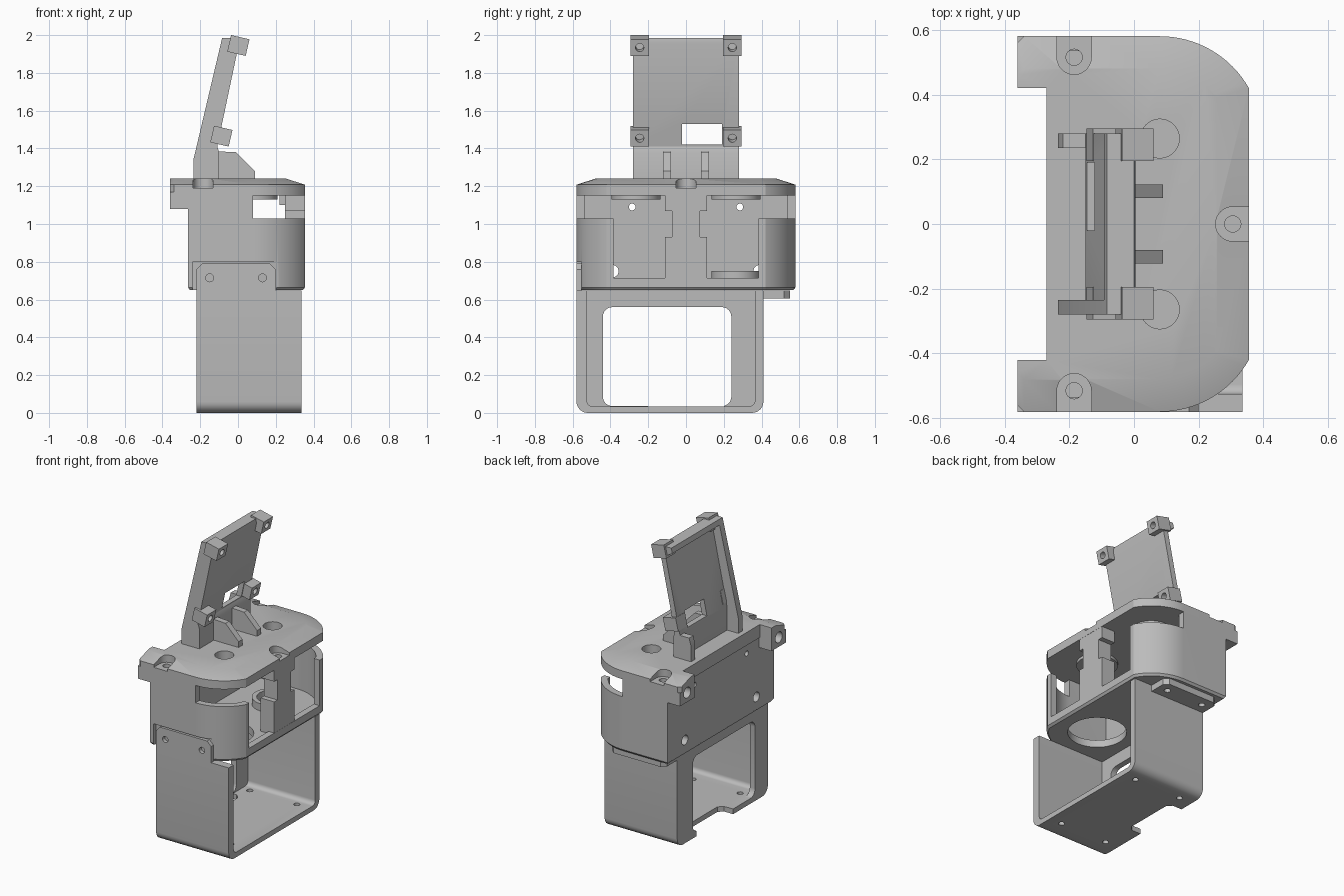
import bpy, bmesh, math
from mathutils import Matrix, Vector

if "Cube" in bpy.data.objects:
    bpy.data.objects.remove(bpy.data.objects["Cube"])

GREY = (0.5, 0.5, 0.5, 1)
mat = bpy.data.materials.new("matte grey")
mat.use_nodes = True
mat.diffuse_color = GREY
mat.node_tree.nodes["Principled BSDF"].inputs["Base Color"].default_value = GREY

AXES = {"x": lambda u, v, w: (w, u, v),
        "y": lambda u, v, w: (u, w, v),
        "z": lambda u, v, w: (u, v, w)}


def loft(name, rings, axis="z"):
    """Closed solid through rings of (points, level) along an axis."""
    bm = bmesh.new()
    loops = [[bm.verts.new(AXES[axis](u, v, w)) for u, v in pts] for pts, w in rings]
    bm.faces.new(loops[0])
    bm.faces.new(loops[-1])
    n = len(loops[0])
    for a, b in zip(loops, loops[1:]):
        for i in range(n):
            j = (i + 1) % n
            bm.faces.new((a[i], a[j], b[j], b[i]))
    bmesh.ops.recalc_face_normals(bm, faces=bm.faces)
    mesh = bpy.data.meshes.new(name)
    bm.to_mesh(mesh)
    bm.free()
    mesh.materials.append(mat)
    obj = bpy.data.objects.new(name, mesh)
    bpy.context.collection.objects.link(obj)
    return obj


def prism(name, pts, axis, lo, hi):
    return loft(name, [(pts, lo), (pts, hi)], axis)


def box(name, x, y, z):
    return prism(name, [(x[0], y[0]), (x[1], y[0]), (x[1], y[1]), (x[0], y[1])], "z", *z)


def cyl(name, u, v, r, axis, lo, hi, n=40):
    pts = [(u + r * math.cos(2 * math.pi * i / n), v + r * math.sin(2 * math.pi * i / n))
           for i in range(n)]
    return prism(name, pts, axis, lo, hi)


def rounded(u, v, r, n=6):
    """Rectangle with rounded corners."""
    pts = []
    for k, (cu, cv) in enumerate([(u[1] - r, v[1] - r), (u[0] + r, v[1] - r),
                                  (u[0] + r, v[0] + r), (u[1] - r, v[0] + r)]):
        for i in range(n + 1):
            a = math.pi / 2 * (k + i / n)
            pts.append((cu + r * math.cos(a), cv + r * math.sin(a)))
    return pts


def combine(obj, others, op="DIFFERENCE"):
    """Boolean the other solids into obj and discard them."""
    for other in others:
        other.hide_render = True
        mod = obj.modifiers.new("bool", "BOOLEAN")
        mod.operation, mod.solver, mod.object = op, "EXACT", other
    bpy.context.view_layer.update()
    deps = bpy.context.evaluated_depsgraph_get()
    mesh = bpy.data.meshes.new_from_object(obj.evaluated_get(deps))
    obj.modifiers.clear()
    obj.data = mesh
    for other in others:
        bpy.data.objects.remove(other)


SIDES = (-1, 1)
MX, MY, R = 0.08, 0.264, 0.316   # corner arc centre and radius


def outline(inset, back, tabs=False):
    """Flat-backed plan with big rounded front corners."""
    y = 0.58 - inset
    half = [(back, 0.42), (-0.36, 0.42), (-0.36, y - 0.02), (-0.34, y)] if tabs else [(back, y)]
    r = R - inset
    end = math.acos((0.275 - inset) / r)
    for i in range(17):
        a = math.pi / 2 + (end - math.pi / 2) * i / 16
        half.append((MX + r * math.cos(a), MY + r * math.sin(a)))
    return half + [(px, -py) for px, py in reversed(half)]


# Housing shell: cavity, front windows, side recess and holes
housing = loft("housing", [(outline(0.012, -0.255), 0.65), (outline(0, -0.265), 0.665),
                           (outline(0, -0.265), 1.15)])
cuts = [prism("cavity", outline(0.045, -0.22), "z", 0.70, 1.3),
        box("gap", (MX, 1), (-1, 1), (1.03, 1.3)),
        box("window", (0.24, 1), (-0.385, 0.385), (0.715, 1.1)),
        box("recess", (-0.24, 0.215), (-1, -0.552), (0.5, 0.80)),
        cyl("large_bore", MX, -MY, 0.185, "z", 0.5, 0.8),
        cyl("small_bore", MX, MY, 0.10, "z", 0.5, 0.8)]
for s in SIDES:
    cuts += [cyl("hole", s * 0.285, 1.09, 0.018, "x", -0.5, -0.1),
             cyl("hole", s * 0.39, 0.75, 0.033, "x", -0.5, -0.1)]
combine(housing, cuts)

# Collar round the small bore
collar = cyl("floor_collar", MX, MY, 0.13, "z", 0.69, 0.75)
combine(collar, [cyl("bore", MX, MY, 0.10, "z", 0.5, 0.8)])

# Front pillar with a waist, and the screw boss behind its top
pillar = [(0.11, 0.70), (0.11, 0.93), (0.075, 0.93), (0.075, 1.07), (0.11, 1.07), (0.11, 1.16)]
prism("front_pillar", pillar + [(-y, z) for y, z in reversed(pillar)], "x", 0.25, 0.354)
box("pillar_boss", (0.22, 0.30), (-0.07, 0.07), (1.10, 1.16))

# Cover with sloped rim, rear ears, screw pockets and round openings
cover = loft("cover", [(outline(0, -0.27, True), 1.15), (outline(0, -0.27, True), 1.208),
                       (outline(0.1, -0.27, True), 1.24)])
combine(cover, [box("ear", (-0.36, -0.265), sorted((s * 0.42, s * 0.58)), (1.08, 1.17))
                for s in SIDES]
        + [cyl("rim", MX, s * MY, 0.13, "z", 1.13, 1.16) for s in SIDES], "UNION")
cuts = [cyl("pocket", 0.305, 0, 0.053, "z", 1.19, 1.4),
        box("pocket", (0.305, 0.5), (-0.053, 0.053), (1.19, 1.4)),
        cyl("hole", 0.305, 0, 0.025, "z", 1.11, 1.4)]
for s in SIDES:
    cuts += [cyl("opening", MX, s * MY, 0.06, "z", 1, 1.4),
             cyl("pocket", -0.185, s * 0.515, 0.053, "z", 1.19, 1.4),
             box("pocket", (-0.238, -0.132), sorted((s * 0.515, s * 0.7)), (1.19, 1.4)),
             cyl("hole", -0.185, s * 0.515, 0.025, "z", 1, 1.4),
             cyl("ear_hole", s * 0.5, 1.145, 0.037, "x", -0.5, -0.25)]
combine(cover, cuts)

# Lower bracket: floor, two side walls and a framed rear wall
bracket = prism("lower_bracket", rounded((-0.58, 0.41), (0, 0.75), 0.06), "x", -0.22, 0.335)
cuts = [box("trim", (-1, 1), (-1, 1), (0.648, 1)),
        prism("inside", rounded((-0.525, 0.365), (0.035, 1), 0.03), "x", -0.18, 1),
        prism("rear_window", rounded((-0.44, 0.24), (0.036, 0.56), 0.05), "x", -0.5, -0.1),
        prism("floor_notch", [(-0.3, -0.2), (-0.15, -0.2), (-0.12, -0.17), (-0.12, 0.17),
                              (-0.15, 0.2), (-0.3, 0.2)], "z", -0.2, 0.2)]
cuts += [cyl("hole", x, y, 0.02, "z", -0.2, 0.2, 20) for x in (-0.12, 0.24) for y in (-0.42, 0.3)]
combine(bracket, cuts)


def flange_profile(lo, hi):
    """Mounting plate with clipped outer corners, lo to hi."""
    c = 0.03 if hi > lo else -0.03
    return [(-0.22, lo), (0.20, lo), (0.20, hi - c), (0.17, hi), (-0.19, hi), (-0.22, hi - c)]


upright = prism("bracket_upright", flange_profile(0.63, 0.79), "y", -0.58, -0.554)
combine(upright, [cyl("hole", x, 0.715, 0.021, "y", -1, 0, 24) for x in (-0.15, 0.13)])
flange = prism("bracket_flange", flange_profile(0.38, 0.55), "z", 0.605, 0.648)
combine(flange, [cyl("hole", x, 0.48, 0.021, "z", 0, 1, 24) for x in (-0.15, 0.13)])

# Leaning panel with a cable window
panel = prism("leaning_panel", [(-0.15, 1.22), (-0.15, 1.40), (-0.04, 1.92), (-0.092, 1.95),
                                (-0.084, 1.985), (0.0, 1.985), (0.005, 1.955),
                                (-0.11, 1.41), (-0.10, 1.38), (-0.10, 1.22)],
              "y", -0.28, 0.28)
combine(panel, [box("cable_window", (-0.4, 0.2), (-0.02, 0.19), (1.42, 1.53))])
prism("panel_side_rib", [(-0.235, 1.22), (-0.235, 1.345), (-0.084, 1.985), (-0.01, 1.985),
                         (-0.12, 1.41), (-0.12, 1.22)], "y", -0.28, -0.235)
prism("panel_foot", [(-0.235, 1.22), (-0.235, 1.345), (-0.22, 1.40), (-0.14, 1.40),
                     (-0.12, 1.22)], "y", 0.235, 0.28)

# Gussets and corner clips
for s in SIDES:
    prism("gusset", [(-0.12, 1.22), (-0.12, 1.385), (-0.01, 1.38), (0.09, 1.28), (0.09, 1.22)],
          "y", *sorted((s * 0.08, s * 0.122)))
    for x, z in ((-0.088, 1.465), (0.002, 1.945)):
        clip = box("corner_clip", (-0.05, 0.05), (-0.05, 0.05), (-0.045, 0.045))
        combine(clip, [cyl("hole", 0, 0, 0.022, "x", -0.02, 0.2, 20)])
        clip.data.transform(Matrix.Translation(Vector((x, s * 0.245, z)))
                            @ Matrix.Rotation(math.radians(13), 4, "Y"))

# Smooth the curved walls, keep edges crisp
bpy.ops.object.select_all(action="DESELECT")
for obj in bpy.data.objects:
    if obj.type == "MESH" and mat.name in obj.data.materials:
        obj.select_set(True)
        bpy.context.view_layer.objects.active = obj
bpy.ops.object.shade_smooth_by_angle(angle=math.radians(25))
